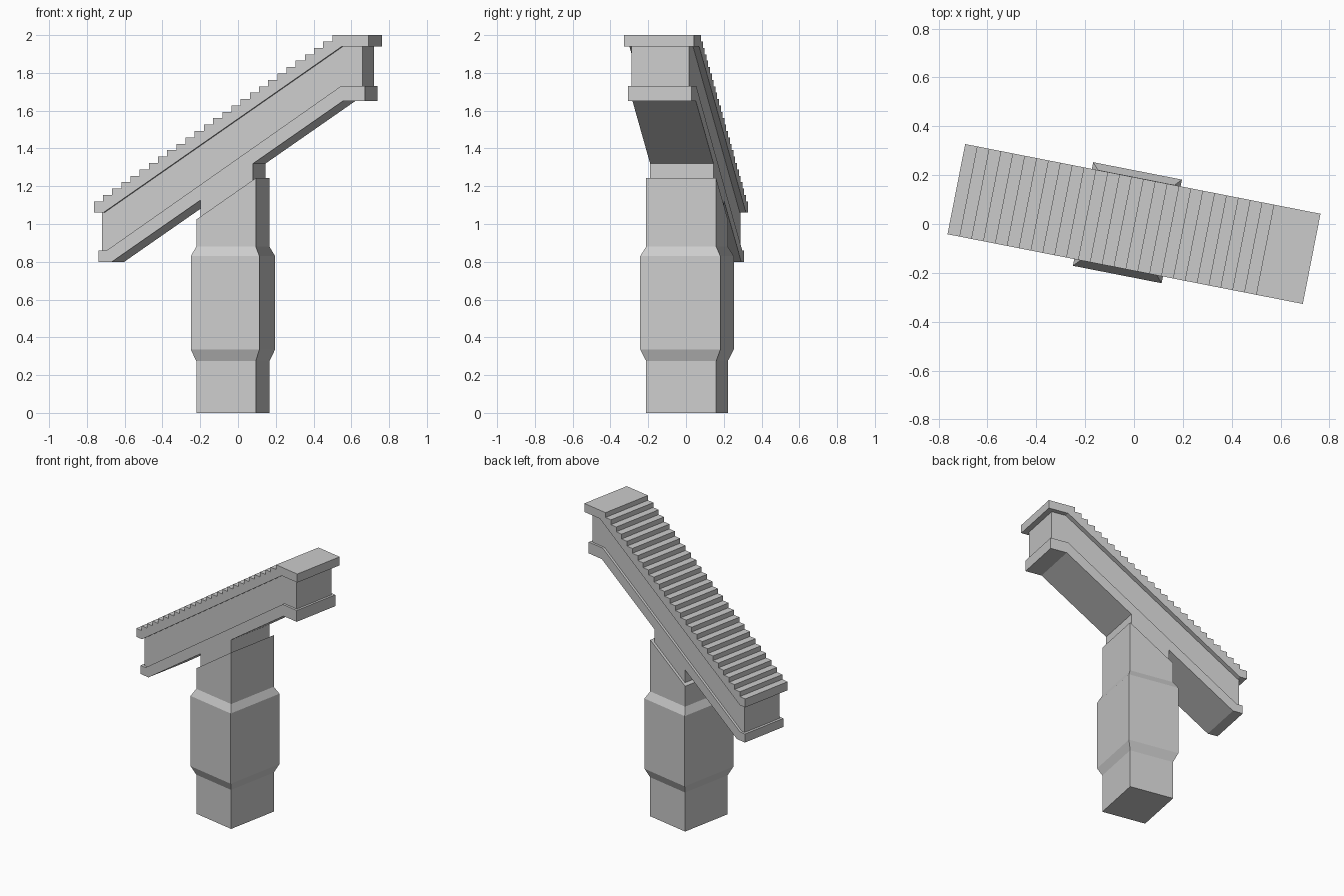
import bpy, bmesh, math
from mathutils import Matrix

if "Cube" in bpy.data.objects:
    bpy.data.objects.remove(bpy.data.objects["Cube"])

TURN = Matrix.Rotation(math.radians(-11.1), 4, 'Z')   # whole model is turned about z
SLOPE = 0.683


def finish(name, bm):
    bmesh.ops.recalc_face_normals(bm, faces=bm.faces)
    mesh = bpy.data.meshes.new(name)
    bm.to_mesh(mesh)
    bm.free()
    obj = bpy.data.objects.new(name, mesh)
    obj.matrix_world = TURN
    bpy.context.collection.objects.link(obj)
    return obj


def extrude_profile(name, pts, half):
    """Side profile (x, z) extruded across the width."""
    bm = bmesh.new()
    front = [bm.verts.new((x, -half, z)) for x, z in pts]
    back = [bm.verts.new((x, half, z)) for x, z in pts]
    bm.faces.new(front)
    bm.faces.new(back[::-1])
    n = len(pts)
    for i in range(n):
        j = (i + 1) % n
        bm.faces.new((front[i], back[i], back[j], front[j]))
    return finish(name, bm)


def underside(x):
    return 0.80 + (x + 0.647) * SLOPE


# Post: stacked rectangular rings, top cut parallel to the ramp
CX = -0.0275
narrow, wide = (0.1605, 0.189), (0.185, 0.216)
rings = [(0, narrow), (0.275, narrow), (0.335, wide),
         (0.83, wide), (0.88, narrow), (None, narrow)]
bm = bmesh.new()
loops = []
for z, (hx, hy) in rings:
    loop = []
    for sx, sy in ((-1, -1), (1, -1), (1, 1), (-1, 1)):
        x = CX + sx * hx
        loop.append(bm.verts.new((x, sy * hy, underside(x) - 0.09 if z is None else z)))
    loops.append(loop)
for a, b in zip(loops, loops[1:]):
    for i in range(4):
        j = (i + 1) % 4
        bm.faces.new((a[i], a[j], b[j], b[i]))
bm.faces.new(loops[0])
bm.faces.new(loops[-1])
finish("post", bm)

# Neck between post and ramp
l, r = CX - 0.1415, CX + 0.1415
extrude_profile("neck", [(l, underside(l) - 0.09), (r, underside(r) - 0.09),
                         (r, underside(r)), (l, underside(l))], 0.171)

# Lower moulding of the ramp
extrude_profile("lower_moulding",
                [(-0.72, 0.80), (-0.647, 0.80), (0.598, 1.65), (0.718, 1.65),
                 (0.718, 1.73), (0.589, 1.73), (-0.675, 0.86), (-0.72, 0.86)], 0.171)

# Ramp body
extrude_profile("ramp_body",
                [(-0.702, 0.84), (-0.675, 0.84), (0.589, 1.71), (0.702, 1.71),
                 (0.702, 1.95), (0.597, 1.95), (-0.69, 1.07), (-0.702, 1.07)], 0.155)

# Stepped top with a flat landing
STEPS = 26
run, rise = 1.287 / STEPS, 0.88 / STEPS
profile = [(0.741, 2.0)]
for i in range(STEPS, 0, -1):
    x = -0.741 + i * run
    profile += [(x, 1.12 + i * rise), (x, 1.12 + (i - 1) * rise)]
profile += [(-0.741, 1.12), (-0.741, 1.06), (-0.69, 1.06), (0.597, 1.94), (0.741, 1.94)]
extrude_profile("stair_treads", profile, 0.188)
